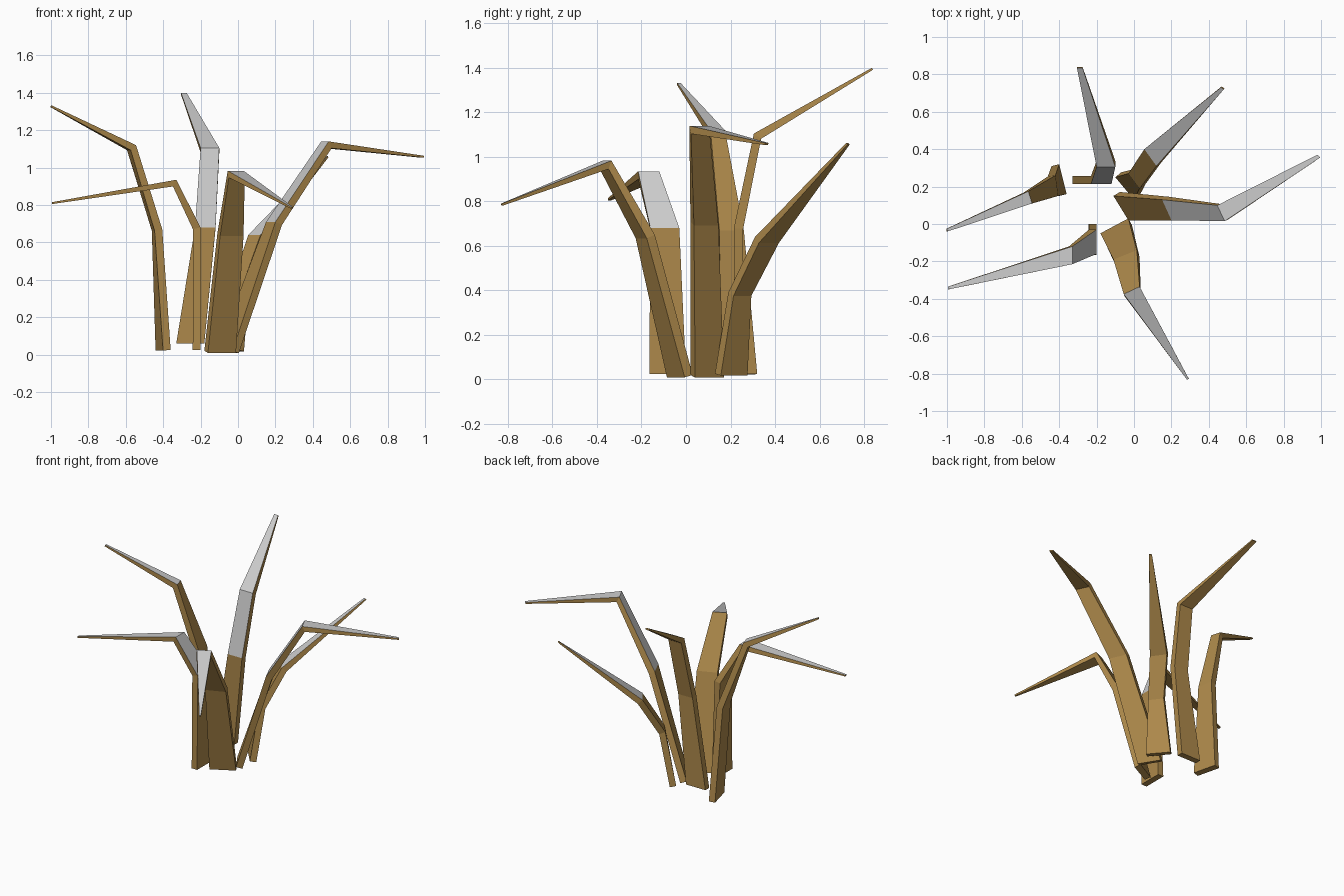
import bpy, bmesh
from mathutils import Vector

if "Cube" in bpy.data.objects:
    bpy.data.objects.remove(bpy.data.objects["Cube"])

tan = bpy.data.materials.new("tan_leaf")
tan.diffuse_color = (0.42, 0.25, 0.07, 1)
tan.use_nodes = True
tan.node_tree.nodes["Principled BSDF"].inputs["Base Color"].default_value = tan.diffuse_color

THICK = (0.042, 0.042, 0.04, 0.01)


def blade(name, stations, grey_from):
    """Bent, tapering leaf. Station = left x, y, right x, y, z of the inner face."""
    left = [Vector((a, b, z)) for a, b, c, d, z in stations]
    right = [Vector((c, d, z)) for a, b, c, d, z in stations]
    mid = [(l + r) / 2 for l, r in zip(left, right)]
    bm = bmesh.new()
    rings = []
    for i in range(4):
        # average direction of the neighbouring segments
        dirs = [(mid[j + 1] - mid[j]).normalized() for j in (i - 1, i) if 0 <= j < 3]
        tangent = sum(dirs, Vector())
        out = (right[i] - left[i]).cross(tangent).normalized() * THICK[i]
        rings.append([bm.verts.new(p) for p in
                      (left[i], right[i], right[i] + out, left[i] + out)])
    bm.faces.new(rings[0]).material_index = 1
    bm.faces.new(rings[3][::-1]).material_index = 1
    for i in range(3):
        a, b = rings[i], rings[i + 1]
        for k in range(4):
            n = (k + 1) % 4
            f = bm.faces.new((a[k], a[n], b[n], b[k]))
            # upper inner faces stay grey
            f.material_index = 0 if k == 0 and i >= grey_from else 1
    bmesh.ops.recalc_face_normals(bm, faces=bm.faces)
    mesh = bpy.data.meshes.new(name)
    bm.to_mesh(mesh)
    bm.free()
    mesh.materials.append(None)
    mesh.materials.append(tan)
    bpy.context.collection.objects.link(bpy.data.objects.new(name, mesh))


# right leaf, arching over
blade("right_leaf", [(-0.03, 0.02, -0.11, 0.15, 0.02), (0.20, 0.02, 0.15, 0.13, 0.71),
                     (0.485, 0.015, 0.445, 0.10, 1.14), (0.995, 0.355, 0.98, 0.37, 1.063)], 1)
# tall back leaf
blade("back_leaf", [(-0.18, 0.215, -0.33, 0.215, 0.06), (-0.12, 0.215, -0.23, 0.215, 0.68),
                    (-0.10, 0.305, -0.20, 0.305, 1.105), (-0.275, 0.835, -0.305, 0.835, 1.40)], 1)
# left back leaf
blade("left_back_leaf", [(-0.40, 0.32, -0.36, 0.16, 0.025), (-0.42, 0.26, -0.405, 0.15, 0.67),
                         (-0.565, 0.175, -0.545, 0.11, 1.12), (-1.0, -0.025, -0.997, -0.04, 1.333)], 2)
# left front leaf
blade("left_front_leaf", [(-0.20, 0.0, -0.20, -0.165, 0.025), (-0.20, -0.03, -0.20, -0.16, 0.68),
                          (-0.33, -0.12, -0.33, -0.215, 0.935), (-0.995, -0.335, -0.995, -0.35, 0.815)], 1)
# low back right leaf
blade("back_right_leaf", [(0.0, 0.13, -0.10, 0.25, 0.025), (0.03, 0.19, -0.03, 0.27, 0.39),
                          (0.12, 0.31, 0.055, 0.40, 0.64), (0.48, 0.72, 0.465, 0.73, 1.063)], 2)
# front leaf
blade("front_leaf", [(-0.18, -0.05, -0.03, 0.03, 0.02), (-0.11, -0.19, 0.015, -0.14, 0.65),
                     (-0.055, -0.375, 0.03, -0.335, 0.983), (0.283, -0.832, 0.293, -0.828, 0.79)], 2)
